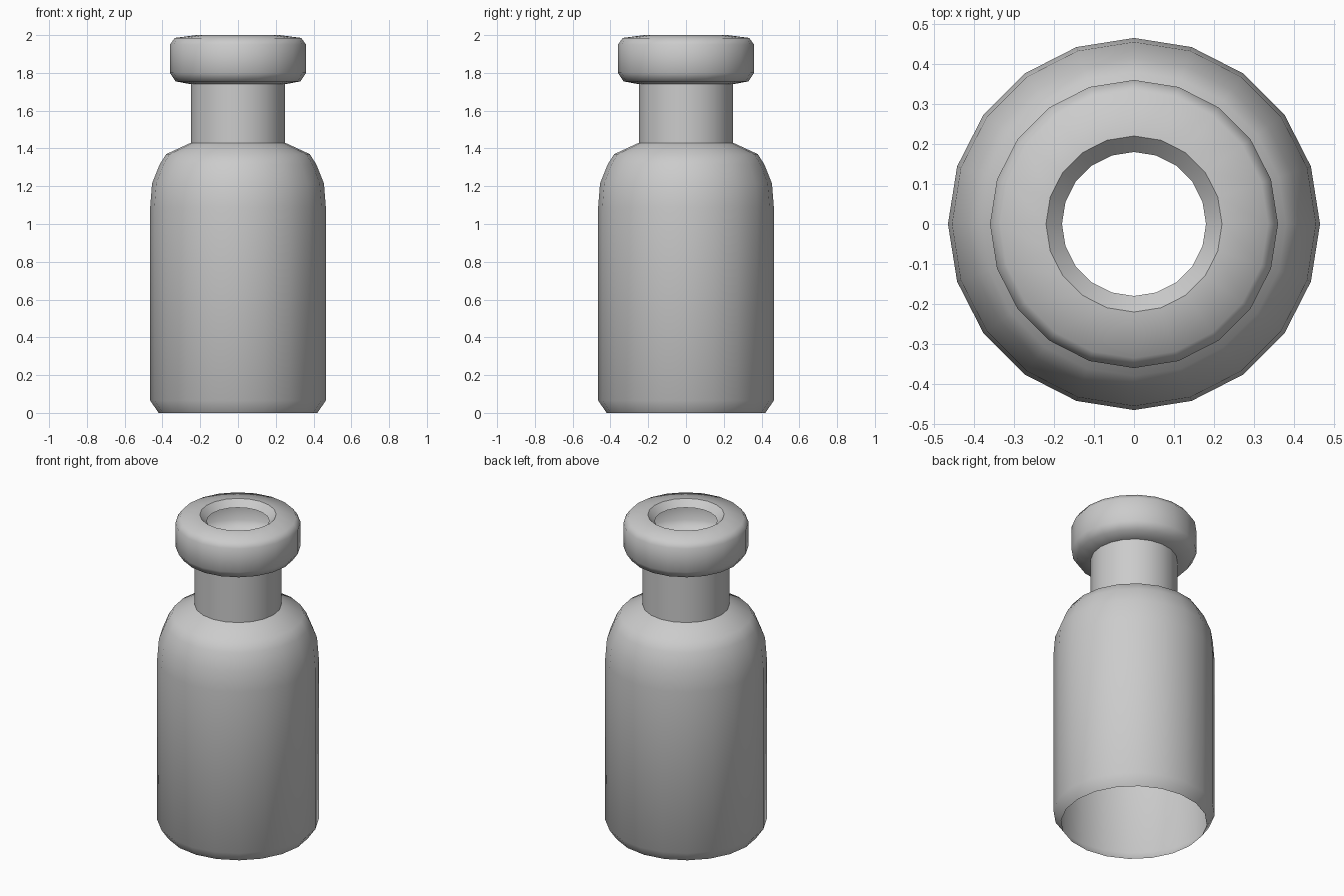
import bpy, bmesh, math

if "Cube" in bpy.data.objects:
    bpy.data.objects.remove(bpy.data.objects["Cube"])

SIDES = 20


def lathe(name, profile, smooth_angle):
    """Spin an open (radius, height) profile around z into a single-skin shell."""
    bm = bmesh.new()
    rings = []
    for r, z in profile:
        rings.append([bm.verts.new((r * math.cos(2 * math.pi * i / SIDES),
                                    r * math.sin(2 * math.pi * i / SIDES), z))
                      for i in range(SIDES)])
    for low, high in zip(rings, rings[1:]):
        for i in range(SIDES):
            j = (i + 1) % SIDES
            bm.faces.new((low[i], low[j], high[j], high[i]))
    mesh = bpy.data.meshes.new(name)
    bm.to_mesh(mesh)
    bm.free()
    obj = bpy.data.objects.new(name, mesh)
    bpy.context.collection.objects.link(obj)
    bpy.ops.object.select_all(action='DESELECT')
    obj.select_set(True)
    bpy.context.view_layer.objects.active = obj
    bpy.ops.object.shade_smooth_by_angle(angle=math.radians(smooth_angle))
    return obj


# Bottle shell, open at the base and the mouth
body = [(0.42, 0), (0.465, 0.065), (0.465, 1.09)]
shoulder = [(0.455, 1.215), (0.415, 1.315), (0.38, 1.37), (0.25, 1.43)]
neck = [(0.25, 1.74)]
lip = [(0.33, 1.755), (0.36, 1.80), (0.36, 1.95), (0.335, 1.985), (0.22, 2.0)]
mouth = [(0.18, 1.96)]
lathe("bottle", body + shoulder + neck + lip + mouth, 50)
